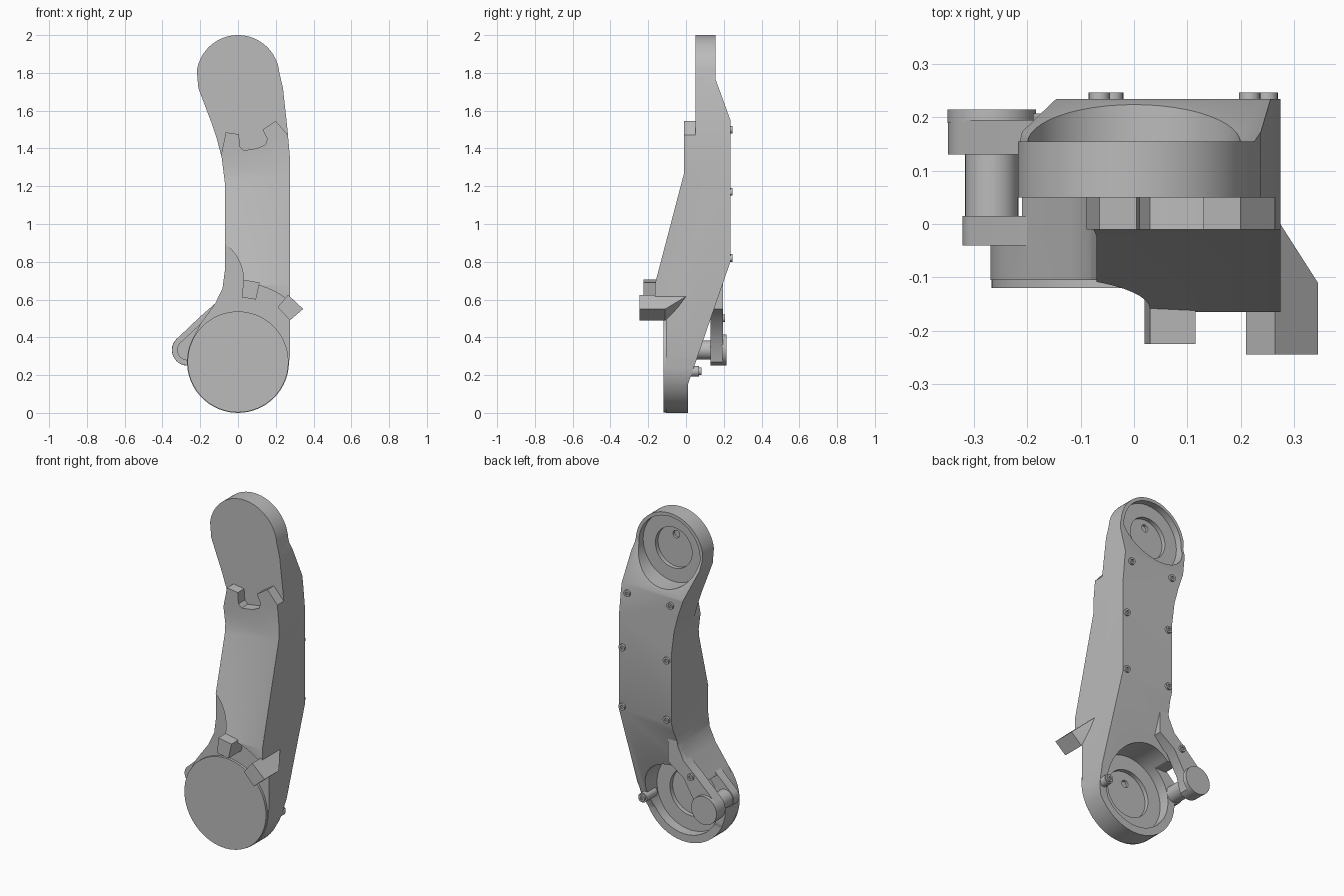
import bpy, bmesh, math
from mathutils import Vector

if "Cube" in bpy.data.objects:
    bpy.data.objects.remove(bpy.data.objects["Cube"], do_unlink=True)

grey = bpy.data.materials.new("plain_grey")
grey.use_nodes = True
grey.diffuse_color = (0.5, 0.5, 0.5, 1)
grey.node_tree.nodes["Principled BSDF"].inputs["Base Color"].default_value = (0.5, 0.5, 0.5, 1)


def finish(name, bm):
    bmesh.ops.recalc_face_normals(bm, faces=bm.faces)
    mesh = bpy.data.meshes.new(name)
    bm.to_mesh(mesh)
    bm.free()
    mesh.materials.append(grey)
    obj = bpy.data.objects.new(name, mesh)
    bpy.context.collection.objects.link(obj)
    return obj


def prism(name, points, low, high, axis="Y"):
    """Extrude an outline along Y (points are x, z) or X (points are y, z)."""
    bm = bmesh.new()
    place = (lambda p: (p[0], low, p[1])) if axis == "Y" else (lambda p: (low, p[0], p[1]))
    face = bm.faces.new([bm.verts.new(place(p)) for p in points])
    moved = bmesh.ops.extrude_face_region(bm, geom=[face])["geom"]
    step = Vector((0, high - low, 0)) if axis == "Y" else Vector((high - low, 0, 0))
    bmesh.ops.translate(bm, vec=step, verts=[v for v in moved if isinstance(v, bmesh.types.BMVert)])
    return finish(name, bm)


def arc(x, z, r, start, end, n=32):
    angles = [math.radians(start + (end - start) * i / n) for i in range(n + 1)]
    return [(x + r * math.cos(a), z + r * math.sin(a)) for a in angles]


def disc(name, x, z, r, low, high, n=48):
    return prism(name, arc(x, z, r, 0, 360, n)[:-1], low, high)


def carve(obj, tool, operation="DIFFERENCE"):
    tool.hide_render = True
    mod = obj.modifiers.new("carve", "BOOLEAN")
    mod.operation, mod.solver, mod.object = operation, "EXACT", tool
    bpy.context.view_layer.objects.active = obj
    bpy.ops.object.modifier_apply(modifier=mod.name)
    bpy.data.objects.remove(tool, do_unlink=True)


LOW, TOP = 0.27, 1.78      # joint centre heights

# Arm body: front outline intersected with side outline
outline = arc(0, LOW, 0.27, 150, 360)
outline += [(0.275, 0.3), (0.275, 1.35), (0.262, 1.5), (0.238, 1.72)]
outline += arc(0, TOP, 0.22, 5, 172)
outline += [(-0.21, 1.72), (-0.18, 1.64), (-0.142, 1.54), (-0.112, 1.45), (-0.086, 1.35),
            (-0.07, 1.22), (-0.07, 0.75), (-0.082, 0.66), (-0.12, 0.58), (-0.2, 0.47)]
body = prism("arm_body", outline, -0.3, 0.3)
side = [(-0.165, -0.1), (0.01, -0.1), (0.01, 0.15), (0.235, 0.8), (0.235, 1.55), (0.155, 1.77),
        (0.155, 2.1), (-0.01, 2.1), (-0.01, 1.27), (-0.165, 0.68)]
carve(body, prism("side_shape", side, -0.5, 0.5, "X"), "INTERSECT")

# Step above the notched front shell
notch = [(-0.5, 1.36), (-0.09, 1.36), (-0.065, 1.485), (0.005, 1.475), (0.01, 1.41), (0.03, 1.39),
         (0.1, 1.4), (0.145, 1.42), (0.155, 1.45), (0.13, 1.5), (0.2, 1.545), (0.265, 1.47),
         (0.5, 1.47), (0.5, 2.2), (-0.5, 2.2)]
carve(body, prism("notch_cut", notch, -0.4, 0.05))

# Front clearance around the lower joint, and at the shoulder beside it
carve(body, disc("joint_cut", 0, LOW, 0.42, -0.4, -0.105, 64))
carve(body, disc("shoulder_cut", -0.21, 0.7, 0.24, -0.4, -0.1055))

# Open space behind the lug plate
gap = [(-0.5, -0.1), (-0.13, -0.1), (-0.13, 0.45), (-0.5, 0.45)]
carve(body, prism("lug_gap", gap, 0.015, 0.4))

# Stepped sockets on the back of both joints
for z, radius, core, floor in ((LOW, 0.225, 0.14, -0.05), (TOP, 0.2, 0.12, 0.115)):
    carve(body, disc("socket", 0, z, radius, floor, 0.5))
    carve(body, disc("core_recess", 0, z, core, floor - 0.025, 0.5))
    carve(body, disc("pin_hole", 0, z + 0.07, 0.022, floor - 0.04, 0.5, 16))

parts = [body, disc("front_cover", 0, LOW, 0.267, -0.12, -0.1, 64)]

# Front stop tabs
parts.append(prism("upper_stop", [(0.03, 0.705), (0.115, 0.69), (0.095, 0.6), (0.02, 0.612)],
                   -0.225, -0.1))
inner, outer = [(0.21, 0.56), (0.265, 0.625)], [(0.345, 0.55), (0.275, 0.49)]
bm = bmesh.new()
corners = [(x, y, z) for x, z in inner for y in (-0.245, 0.015)]
corners += [(x, y, z) for x, z in outer for y in (-0.245, -0.11)]
bmesh.ops.convex_hull(bm, input=[bm.verts.new(c) for c in corners])
bmesh.ops.dissolve_limit(bm, angle_limit=0.01, verts=bm.verts, edges=bm.edges)
parts.append(finish("side_stop", bm))

# Clevis lug on the right side with its pin
PX, PZ = -0.267, 0.333
front_lug = arc(PX, PZ, 0.055, 135, 300, 16) + [(-0.225, 0.3), (-0.2, 0.4), (-0.16, 0.5), (-0.2, 0.47)]
rear_lug = arc(PX, PZ, 0.082, 135, 310, 16) + [(-0.19, 0.36), (-0.12, 0.48), (-0.02, 0.55),
                                               (-0.02, 0.72), (-0.07, 0.72), (-0.082, 0.66),
                                               (-0.12, 0.58), (-0.2, 0.51)]
parts += [prism("front_lug", front_lug, -0.04, 0.015),
          prism("rear_lug", rear_lug, 0.13, 0.195),
          disc("lug_pin", PX, PZ, 0.05, 0, 0.14, 32),
          disc("pin_head", PX, PZ, 0.083, 0.19, 0.215, 32)]

# Screws with sunken centres on the back
parts.append(disc("screw_boss", 0.235, 0.22, 0.028, -0.03, 0.07, 24))
screws = [(0.217, 1.5, 0.235), (0.25, 1.17, 0.235), (0.25, 0.82, 0.235),
          (-0.065, 1.5, 0.235), (-0.04, 1.17, 0.235), (-0.04, 0.82, 0.235),
          (-0.17, 0.5, 0.195), (0.235, 0.22, 0.07)]
for x, z, y in screws:
    screw = disc("screw", x, z, 0.02, y - 0.01, y + 0.012, 20)
    carve(screw, disc("screw_socket", x, z, 0.01, y + 0.003, y + 0.05, 6))
    parts.append(screw)

# Smooth curved walls, keep edges sharp
bpy.ops.object.select_all(action="DESELECT")
for part in parts:
    part.select_set(True)
bpy.context.view_layer.objects.active = body
bpy.ops.object.shade_smooth_by_angle(angle=math.radians(25))
